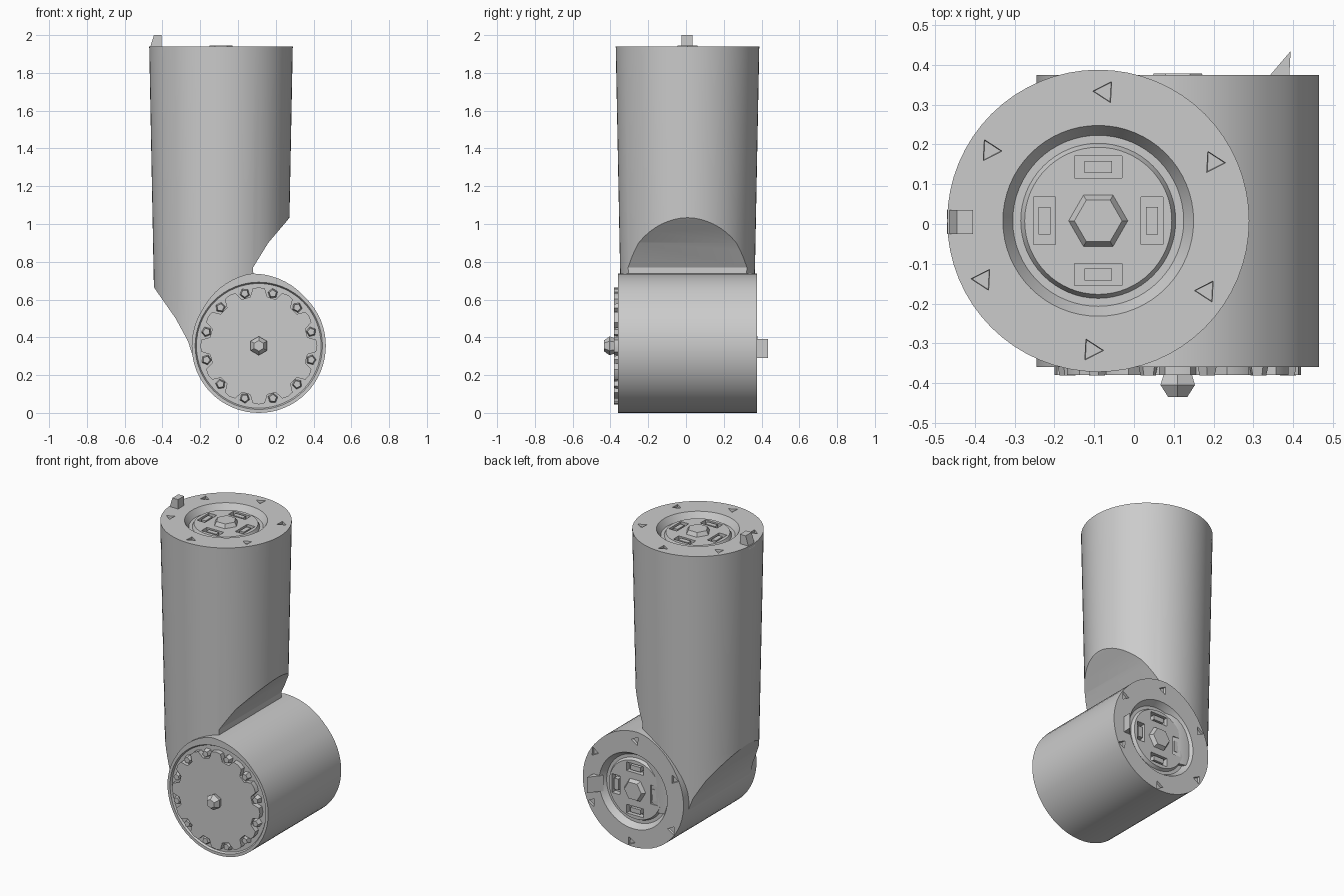
import bpy, bmesh, math
from mathutils import Matrix, Vector

if "Cube" in bpy.data.objects:
    bpy.data.objects.remove(bpy.data.objects["Cube"])

grey = bpy.data.materials.new("joint grey")
grey.diffuse_color = (0.6, 0.6, 0.6, 1)
grey.use_nodes = True
grey.node_tree.nodes["Principled BSDF"].inputs["Base Color"].default_value = grey.diffuse_color
T = Matrix.Translation


def finish(bm, name, matrix=Matrix(), angle=30):
    bmesh.ops.transform(bm, matrix=matrix, verts=bm.verts)
    bmesh.ops.recalc_face_normals(bm, faces=bm.faces)
    me = bpy.data.meshes.new(name)
    bm.to_mesh(me)
    bm.free()
    me.materials.append(grey)
    ob = bpy.data.objects.new(name, me)
    bpy.context.collection.objects.link(ob)
    smooth(me, angle)
    return ob


def smooth(me, angle=30):
    me.polygons.foreach_set("use_smooth", [True] * len(me.polygons))
    me.set_sharp_from_angle(angle=math.radians(angle))


def lathe(profile, n=64):
    """Closed solid of revolution about z; (radius, height), ends capped."""
    bm = bmesh.new()
    rings = [[bm.verts.new((r * math.cos(i * math.tau / n),
                            r * math.sin(i * math.tau / n), h)) for i in range(n)]
             for r, h in profile]
    for a, b in zip(rings, rings[1:]):
        for i in range(n):
            bm.faces.new((a[i], a[(i + 1) % n], b[(i + 1) % n], b[i]))
    bm.faces.new(rings[0][::-1])
    bm.faces.new(rings[-1])
    return bm


def prism(points, h0, h1):
    """Extrude a 2D outline along z."""
    bm = bmesh.new()
    a = [bm.verts.new((x, y, h0)) for x, y in points]
    b = [bm.verts.new((x, y, h1)) for x, y in points]
    n = len(a)
    for i in range(n):
        bm.faces.new((a[i], a[(i + 1) % n], b[(i + 1) % n], b[i]))
    bm.faces.new(a[::-1])
    bm.faces.new(b)
    return bm


def frustum(bm, n, r1, r2, h, matrix):
    """Small solid standing on the local z = 0 plane."""
    bmesh.ops.create_cone(bm, cap_ends=True, segments=n, radius1=r1, radius2=r2,
                          depth=h, matrix=matrix @ T((0, 0, h / 2)))


def boolean(ob, cutter, op):
    mod = ob.modifiers.new("cut", 'BOOLEAN')
    mod.operation, mod.object, mod.solver = op, cutter, 'EXACT'
    cutter.hide_render = True
    dg = bpy.context.evaluated_depsgraph_get()
    me = bpy.data.meshes.new_from_object(ob.evaluated_get(dg))
    ob.modifiers.clear()
    ob.data = me
    bpy.data.objects.remove(cutter)
    smooth(me)


# recessed socket shared by the two open ends, heights relative to the face
SOCKET = [(0.24, 0), (0.215, -0.04), (0.195, -0.04), (0.185, -0.02)]


def socket_details(ob, face, label):
    """Four slots, six rim notches, slot inserts and a hexagonal hub."""
    cut, ins = bmesh.new(), bmesh.new()
    for k in range(4):
        m = Matrix.Rotation(k * math.pi / 2, 4, 'Z') @ T((0.135, 0, -0.02))
        bmesh.ops.create_cube(cut, size=1, matrix=m @ Matrix.Diagonal((0.055, 0.12, 0.07, 1)))
        bmesh.ops.create_cube(ins, size=1, matrix=m @ T((0, 0, -0.02))
                              @ Matrix.Diagonal((0.03, 0.07, 0.035, 1)))
    for k in range(6):
        m = Matrix.Rotation((k + 0.45) * math.pi / 3, 4, 'Z') @ T((0.325, 0, -0.015))
        frustum(cut, 3, 0.028, 0.035, 0.04, m)
    boolean(ob, finish(cut, "cutter", face), 'DIFFERENCE')
    frustum(ins, 6, 0.075, 0.06, 0.025, T((0, 0, -0.021)) @ Matrix.Rotation(math.pi / 6, 4, 'Z'))
    finish(ins, label, face)


# upright tube, trimmed by the elbow's side outline
top_face = T((-0.09, 0.008, 1.94))
tube = finish(lathe([(0.345, -1.8), (0.355, -1.29), (0.38, 0)] + SOCKET), "upright_tube", top_face)
outline = [(-0.6, 2.1), (0.4, 2.1), (0.4, 1.2), (0.262, 1.02), (0.16, 0.9), (0.08, 0.77),
           (0.09, 0.4), (-0.05, 0.25), (-0.23, 0.27), (-0.265, 0.38), (-0.33, 0.5),
           (-0.435, 0.65), (-0.6, 0.9)]
upright = Matrix.Rotation(math.pi / 2, 4, 'X')
boolean(tube, finish(prism(outline, -0.6, 0.6), "elbow_trim", upright), 'INTERSECT')
socket_details(tube, top_face, "top_socket_hub")

# cross drum, lying along y, with a slight saddle where the tube meets it
back_face = T((0.11, 0.375, 0.355)) @ Matrix.Rotation(-math.pi / 2, 4, 'X')
L = 0.735
bm = lathe([(0.315, 0.012 - L), (0.33, 0.012 - L), (0.337, -L), (0.355, -L), (0.355, 0)] + SOCKET)
for v in bm.verts:
    a = math.degrees(math.atan2(-v.co.y, v.co.x))
    if v.co.xy.length > 0.34 and 50 < a < 150:
        k = 1 - abs(a - 97) / 50
        v.co.xy *= 1 + 0.085 * max(0, k)
drum = finish(bm, "cross_drum", back_face)
socket_details(drum, back_face, "back_socket_hub")

# front cover with twelve notched bolt seats
front = T((0.11, -0.345, 0.355)) @ upright
pts = []
for k in range(12):
    for da, r in ((-9, 0.305), (-5, 0.262), (5, 0.262), (9, 0.305), (15, 0.31)):
        a = math.radians(k * 30 + 15 + da)
        pts.append((r * math.cos(a), r * math.sin(a)))
finish(prism(pts, -0.015, 0.035), "front_cover", front)

# bolts in the notches
bm = bmesh.new()
for k in range(12):
    frustum(bm, 5, 0.028, 0.02, 0.036, Matrix.Rotation(math.radians(k * 30 + 15), 4, 'Z')
            @ T((0.287, 0, 0)))
finish(bm, "cover_bolts", front)

# centre knob
bm = bmesh.new()
frustum(bm, 6, 0.04, 0.05, 0.03, T((0, 0, 0.03)))
frustum(bm, 6, 0.05, 0.028, 0.03, T((0, 0, 0.06)))
finish(bm, "front_knob", front)

# small locating tabs on the two open ends
finish(prism([(-0.47, 1.92), (-0.405, 1.92), (-0.405, 2.0), (-0.445, 2.0)], -0.035, 0.025),
       "top_tab", upright)
finish(prism([(0.33, 0.36), (0.39, 0.36), (0.394, 0.435)], 0.29, 0.39), "back_tab")
